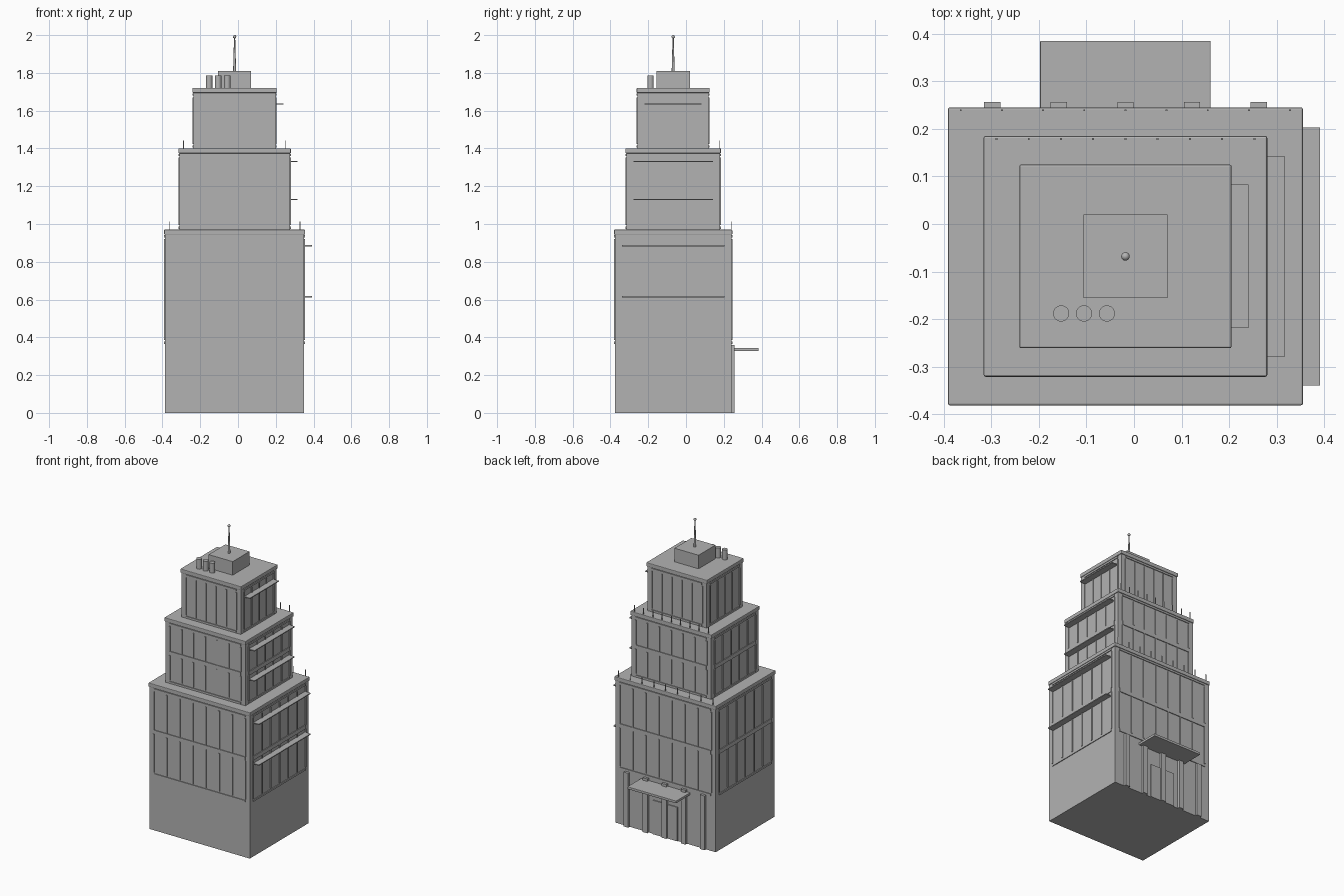
import bpy
import math

if "Cube" in bpy.data.objects:
    bpy.data.objects.remove(bpy.data.objects["Cube"])

CX, CY = -0.018, -0.068          # tower axis

grey = bpy.data.materials.new("plain_grey")
grey.diffuse_color = (0.45, 0.45, 0.45, 1)
grey.use_nodes = True
grey.node_tree.nodes["Principled BSDF"].inputs["Base Color"].default_value = grey.diffuse_color


def mesh_object(name, verts, faces):
    me = bpy.data.meshes.new(name)
    me.from_pydata(verts, [], faces)
    me.materials.append(grey)
    ob = bpy.data.objects.new(name, me)
    bpy.context.scene.collection.objects.link(ob)
    return ob


def boxes(name, items, bevel=0):
    """One object made of many boxes, each (x0, x1, y0, y1, z0, z1)."""
    verts, faces = [], []
    for x0, x1, y0, y1, z0, z1 in items:
        b = len(verts)
        verts += [(x, y, z) for z in (z0, z1)
                  for x, y in ((x0, y0), (x1, y0), (x1, y1), (x0, y1))]
        faces += [[b + i for i in f] for f in
                  ((3, 2, 1, 0), (4, 5, 6, 7), (0, 1, 5, 4),
                   (1, 2, 6, 5), (2, 3, 7, 6), (3, 0, 4, 7))]
    ob = mesh_object(name, verts, faces)
    if bevel:
        m = ob.modifiers.new("soft_edge", "BEVEL")
        m.width, m.segments = bevel, 2
    return ob


def round_part(name, x, y, z0, z1, r0, r1, sides=20):
    bpy.ops.mesh.primitive_cone_add(vertices=sides, radius1=r0, radius2=r1,
                                    depth=z1 - z0, location=(x, y, (z0 + z1) / 2))
    ob = bpy.context.object
    ob.name = name
    ob.data.materials.append(grey)
    bpy.ops.object.shade_smooth_by_angle(angle=math.radians(40))
    return ob


def facade(name, hx, hy, nx, ny, z0, z1, floors):
    """Mullions and horizontal bands on all four sides of a tier."""
    bars, bands = [], []
    sx, sy = hx - 0.033, hy - 0.033          # half span of the glazing
    w, out, deep = 0.004, 0.005, 0.01
    step = (z1 - z0) / floors
    levels = [z0 + step * k for k in range(floors + 1)]
    for s in (-1, 1):
        yf, xf = CY + s * hy, CX + s * hx
        ya, yb = sorted((yf - s * deep, yf + s * out))
        xa, xb = sorted((xf - s * deep, xf + s * out))
        for k in range(floors):
            a, b = levels[k] + 0.014, levels[k + 1] - 0.014
            for i in range(nx + 1):
                x = CX - sx + 2 * sx * i / nx
                bars.append((x - w, x + w, ya, yb, a, b))
            for i in range(ny + 1):
                y = CY - sy + 2 * sy * i / ny
                bars.append((xa, xb, y - w, y + w, a, b))
        for k, z in enumerate(levels):
            h = 0.013 if 0 < k < floors else 0.006
            bands.append((CX - sx, CX + sx, ya, yb, z - h, z + h))
            bands.append((xa, xb, CY - sy, CY + sy, z - h, z + h))
    boxes(name + "_mullions", bars)
    boxes(name + "_bands", bands)


# Three stepped tiers:
# name, half x, half y, base z, glazing bottom, roof z, floors, bays x, bays y, shade heights
tiers = [
    ("lower_tier", 0.368, 0.308, 0.0, 0.372, 0.97, 2, 7, 6, (0.615, 0.885)),
    ("middle_tier", 0.293, 0.248, 0.97, 0.98, 1.40, 2, 6, 5, (1.13, 1.33)),
    ("upper_tier", 0.218, 0.188, 1.40, 1.41, 1.72, 1, 5, 4, (1.635,)),
]
for name, hx, hy, z0, g0, z1, floors, nx, ny, shades in tiers:
    boxes(name + "_body", [(CX - hx, CX + hx, CY - hy, CY + hy, z0, z1 - 0.02)])
    facade(name, hx, hy, nx, ny, g0, z1 - 0.035, floors)
    # Roof slab
    boxes(name + "_roof_slab", [(CX - hx - 0.005, CX + hx + 0.005,
                                 CY - hy - 0.005, CY + hy + 0.005,
                                 z1 - 0.026, z1)], 0.004)
    # Sun shades on the right side
    boxes(name + "_sun_shades",
          [(CX + hx - 0.005, CX + hx + 0.041, CY - hy + 0.037, CY + hy - 0.037,
            z - 0.003, z + 0.003) for z in shades])
    # Railing posts along the back roof edge
    if name != "upper_tier":
        p = hx - 0.022
        boxes(name + "_railing_posts",
              [(CX - p + p * i / 4 - 0.002, CX - p + p * i / 4 + 0.002,
                CY + hy - 0.003, CY + hy + 0.001, z1 - 0.005, z1 + 0.043)
               for i in range(9)])

# Entrance on the back: pilasters, doors and canopy
boxes("entrance_pilasters",
      [(CX + 0.14 * i - 0.017, CX + 0.14 * i + 0.017, 0.23, 0.256, 0, 0.36)
       for i in range(-2, 3)])
boxes("entrance_doors", [(CX - 0.09, CX - 0.003, 0.235, 0.246, 0, 0.225),
                         (CX + 0.003, CX + 0.09, 0.235, 0.246, 0, 0.225)])
boxes("entrance_canopy", [(-0.197, 0.161, 0.235, 0.385, 0.328, 0.344)], 0.002)

# Rooftop plant room, vents and antenna
boxes("plant_room", [(CX - 0.088, CX + 0.088, CY - 0.088, CY + 0.088, 1.715, 1.81)])
for i in range(3):
    round_part("roof_vent", -0.153 + 0.048 * i, -0.188, 1.715, 1.785, 0.017, 0.017)
round_part("antenna_mast", CX, CY, 1.805, 1.99, 0.008, 0.003, 12)
bpy.ops.mesh.primitive_uv_sphere_add(segments=16, ring_count=8, radius=0.009,
                                     location=(CX, CY, 1.991))
tip = bpy.context.object
tip.name = "antenna_tip"
tip.data.materials.append(grey)
bpy.ops.object.shade_smooth_by_angle(angle=math.radians(40))
